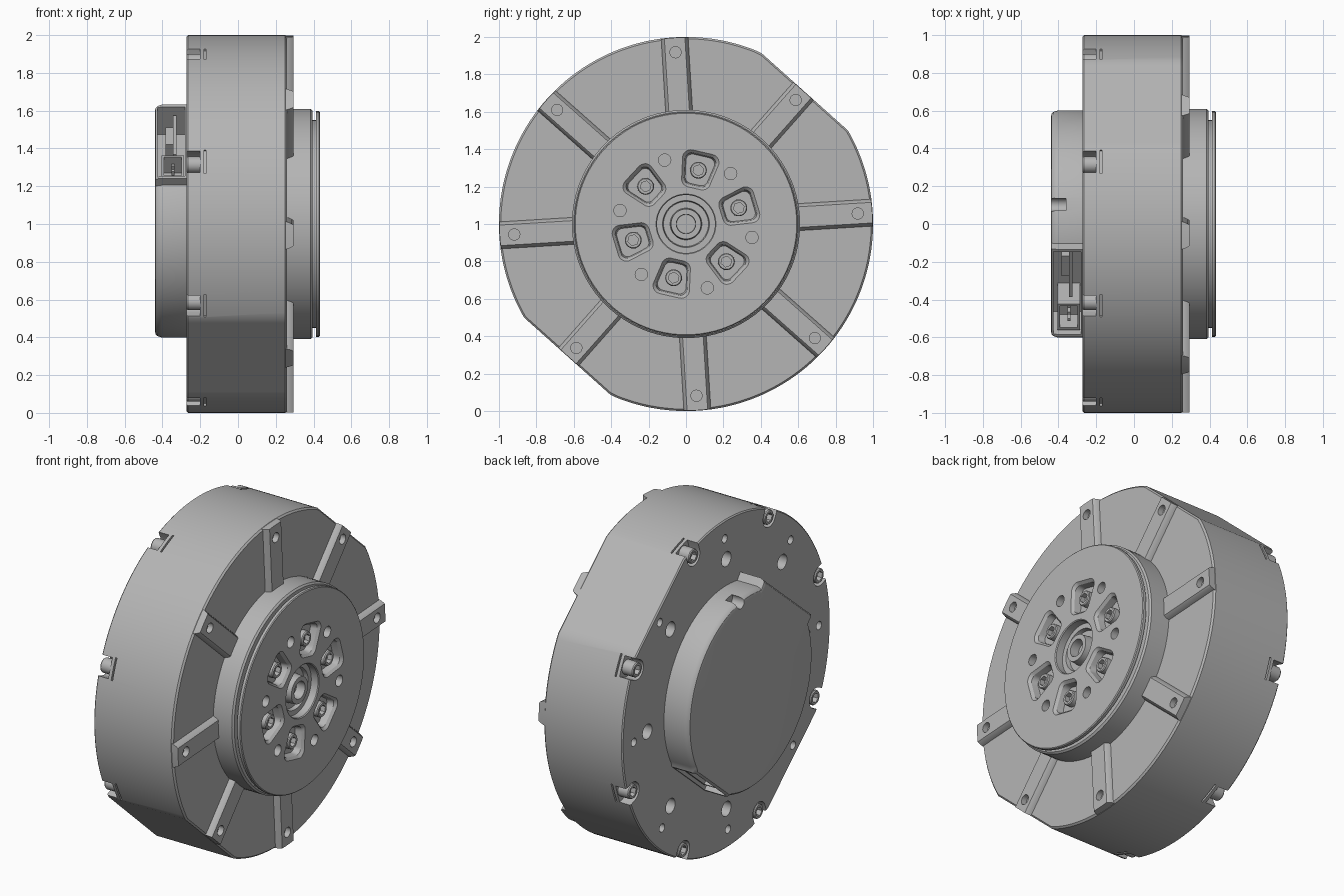
import bpy, bmesh
from math import sin, cos, radians, degrees, pi, tau

if "Cube" in bpy.data.objects:
    bpy.data.objects.remove(bpy.data.objects["Cube"], do_unlink=True)

grey = bpy.data.materials.new("machined grey")
grey.use_nodes = True
grey.diffuse_color = (0.46, 0.46, 0.46, 1)
grey.node_tree.nodes["Principled BSDF"].inputs["Base Color"].default_value = (0.46, 0.46, 0.46, 1)


# Outlines lie in the (radial, tangent) plane; the machine axis runs along x.
def polar(radius, n):
    return [(radius(i * tau / n) * cos(i * tau / n), radius(i * tau / n) * sin(i * tau / n)) for i in range(n)]


def circle(r, n=32):
    return polar(lambda a: r, n)


def hexagon(r):
    return polar(lambda a: r * cos(pi / 6) / cos(a % (pi / 3) - pi / 6), 24)


def rect(u0, u1, v0, v1):
    return [(u0, v0), (u1, v0), (u1, v1), (u0, v1)]


def scaled(pts, s):
    return [(u * s, v * s) for u, v in pts]


def loft(bm, rings, angle=0, dist=0):
    """Skin a list of (x, outline) rings, placed at a polar position about the axis."""
    a = radians(angle)
    loops = []
    for x, pts in rings:
        loops.append([bm.verts.new((x, (u + dist) * cos(a) - v * sin(a),
                                    1 + (u + dist) * sin(a) + v * cos(a))) for u, v in pts])
    n = len(loops[0])
    for p, q in zip(loops, loops[1:]):
        for i in range(n):
            bm.faces.new((p[i], p[(i + 1) % n], q[(i + 1) % n], q[i]))
    bm.faces.new(loops[0])
    bm.faces.new(loops[-1])


def prism(bm, pts, x0, x1, angle=0, dist=0):
    loft(bm, [(x0, pts), (x1, pts)], angle, dist)


def make(name, bm):
    bmesh.ops.recalc_face_normals(bm, faces=bm.faces)
    me = bpy.data.meshes.new(name)
    bm.to_mesh(me)
    bm.free()
    me.materials.append(grey)
    ob = bpy.data.objects.new(name, me)
    bpy.context.collection.objects.link(ob)
    return ob


def select(ob):
    bpy.ops.object.select_all(action='DESELECT')
    ob.select_set(True)
    bpy.context.view_layer.objects.active = ob


def boolean(ob, bm, op='DIFFERENCE'):
    cutter = make("cutter", bm)
    cutter.hide_render = True
    mod = ob.modifiers.new("cut", 'BOOLEAN')
    mod.operation, mod.object, mod.solver = op, cutter, 'EXACT'
    select(ob)
    bpy.ops.object.modifier_apply(modifier=mod.name)
    bpy.data.objects.remove(cutter, do_unlink=True)


def smooth(ob):
    select(ob)
    bpy.ops.object.shade_smooth_by_angle(angle=radians(30))


eighths = [45 * k for k in range(8)]
sixths = [60 * k for k in range(6)]

# Housing: round drum with two opposite flats
FLAT = radians(48.2)


def drum_radius(a):
    return min(1, 0.95 / max(abs(cos(a - FLAT)), 0.01))


drum = polar(drum_radius, 180)
bm = bmesh.new()
loft(bm, [(-.272, scaled(drum, .993)), (-.265, drum), (.25, drum), (.26, scaled(drum, .99))])
housing = make("housing", bm)

# Rim notches, slits and rear holes
bm = bmesh.new()
notch = [(.06 * cos(pi / 2 + i * pi / 12), .06 * sin(pi / 2 + i * pi / 12)) for i in range(13)]
notch += [(.1, -.06), (.1, .06)]
for a in eighths:
    prism(bm, notch, -.4, -.2, a + 25.7, .952)
    prism(bm, rect(.985, 1.1, -.065, .065), -.18, -.17, a + 25.7)
    prism(bm, circle(.045, 24), -.4, -.2, a, .76)
    prism(bm, circle(.025, 16), -.4, -.2, a - 1, .89)
boolean(housing, bm)
smooth(housing)

# Raised mounting ribs, trimmed to the drum outline
bm = bmesh.new()
for a in eighths:
    loft(bm, [(.24, rect(.57, 1.1, -.075, .075)), (.262, rect(.57, 1.1, -.072, .072)),
              (.285, rect(.57, 1.1, -.062, .062)), (.294, rect(.57, 1.1, -.055, .055))], a + 3.5)
ribs = make("mounting_ribs", bm)
bm = bmesh.new()
prism(bm, scaled(drum, .998), .1, .5)
boolean(ribs, bm, 'INTERSECT')
bm = bmesh.new()
for a in eighths:
    prism(bm, circle(.03, 20), .255, .4, a + 3.5, .885 if a % 180 == 45 else .92)
boolean(ribs, bm)
smooth(ribs)

# Output hub with edge groove and stepped centre bore
bm = bmesh.new()
hub_profile = [(.2, .61), (.385, .61), (.395, .6), (.395, .55), (.413, .55), (.413, .597), (.43, .597),
               (.435, .592), (.435, .16), (.43, .155), (.385, .155), (.385, .125), (.36, .12),
               (.36, .085), (.415, .08), (.415, .052), (.36, .05)]
loft(bm, [(x, circle(r, 96)) for x, r in hub_profile])
hub = make("output_hub", bm)

# Hub pockets (rounded, wider outward) and dowel holes
pocket = []
for cu, cv, start in ((.055, .055, 0), (-.055, .035, 90), (-.055, -.035, 180), (.055, -.055, 270)):
    for i in range(6):
        t = radians(start + 18 * i)
        pocket.append((cu + .045 * cos(t), cv + .045 * sin(t)))
bm = bmesh.new()
for a in sixths:
    loft(bm, [(.38, scaled(pocket, .78)), (.42, scaled(pocket, .85)), (.436, pocket), (.5, pocket)], a + 17, .295)
    prism(bm, circle(.033, 24), .37, .5, a + 48.5, .36)
boolean(hub, bm)
smooth(hub)


# Socket-head screws
def screw(bm, x_base, x_top, r, angle, dist):
    s = 1 if x_top > x_base else -1
    loft(bm, [(x_base, circle(r, 24)), (x_top - s * .006, circle(r, 24)), (x_top, circle(r * .9, 24)),
              (x_top, hexagon(r * .65)), (x_top - s * .03, hexagon(r * .65))], angle, dist)


bm = bmesh.new()
for a in sixths:
    screw(bm, .36, .418, .045, a + 17, .295)
smooth(make("hub_screws", bm))
bm = bmesh.new()
for a in eighths:
    screw(bm, -.19, -.272, .044, a + 25.7, .95)
smooth(make("rim_screws", bm))

# Rear cover with two straight-sided cable ports
PORTS = ((130, 29.3), (310, 21))


def cover_radius(a):
    for centre, half in PORTS:
        d = degrees(a) - centre
        if abs(d) < half:
            return .57 / cos(radians(d))
    return .6


cover_outline = polar(cover_radius, 180)
bm = bmesh.new()
loft(bm, [(x, scaled(cover_outline, s)) for x, s in
          ((-.25, 1), (-.405, 1), (-.425, .99), (-.436, .973), (-.44, .945))])
cover = make("rear_cover", bm)
bm = bmesh.new()
prism(bm, rect(.38, .8, -.285, .285), -.425, -.28, 130)
prism(bm, rect(.42, .8, -.19, .19), -.42, -.28, 310)
prism(bm, circle(.035, 24), -.6, -.36, 80, .585)
boolean(cover, bm)
smooth(cover)

# Connector sockets with pins, and a small circuit board
for name, angle, v0, v1 in (("front_connector", 130, .09, .27), ("rear_connector", 310, -.15, .15)):
    bm = bmesh.new()
    prism(bm, rect(.37, .44, v0, v1), -.405, -.285, angle)
    prism(bm, rect(.44, .55, v0, v1), -.405, -.392, angle)
    prism(bm, rect(.44, .55, v0, v1), -.298, -.285, angle)
    prism(bm, rect(.44, .55, v0, v0 + .015), -.392, -.298, angle)
    prism(bm, rect(.44, .55, v1 - .015, v1), -.392, -.298, angle)
    for i in range(1, 4):
        v = v0 + (v1 - v0) * i / 4
        prism(bm, rect(.43, .52, v - .008, v + .008), -.352, -.336, angle)
    make(name, bm)
bm = bmesh.new()
prism(bm, rect(.37, .53, -.26, .06), -.345, -.325, 130)
prism(bm, rect(.4, .5, -.2, -.06), -.385, -.345, 130)
make("circuit_board", bm)
